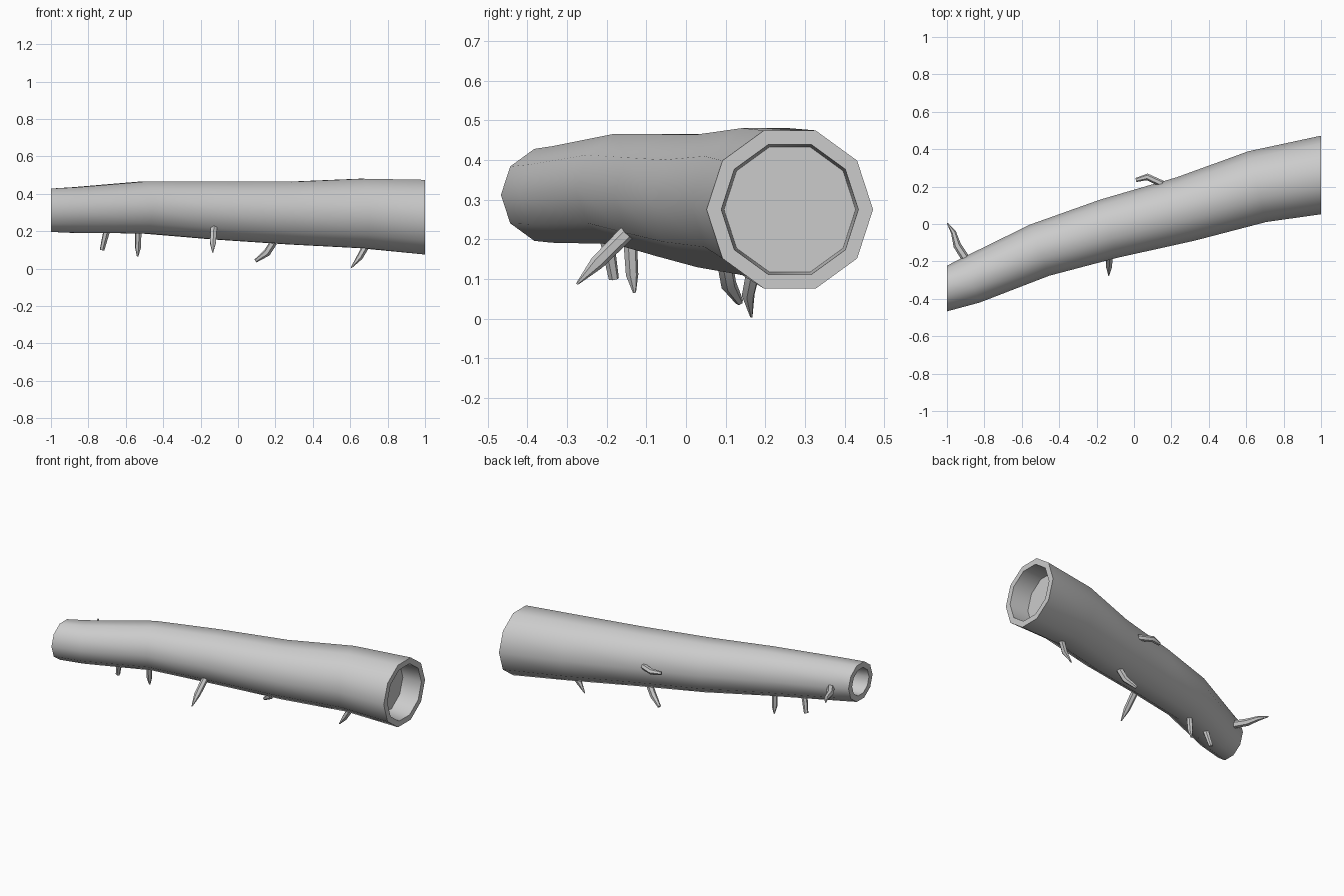
import bpy, bmesh, math
from mathutils import Vector

cube = bpy.data.objects.get("Cube")
if cube:
    bpy.data.objects.remove(cube)

bark = bpy.data.materials.new("pale_grey")
bark.use_nodes = True
bark.diffuse_color = (0.6, 0.6, 0.6, 1)
bsdf = next(n for n in bark.node_tree.nodes if n.type == "BSDF_PRINCIPLED")
bsdf.inputs["Base Color"].default_value = (0.6, 0.6, 0.6, 1)


def tube(name, rings, sides, reference):
    """Closed tube through (centre, radius, tangent) rings."""
    bm = bmesh.new()
    loops = []
    for centre, radius, tangent in rings:
        side = reference.cross(tangent).normalized()
        up = tangent.cross(side).normalized()
        loops.append([bm.verts.new(centre + radius * (
            side * math.cos(math.tau * i / sides) + up * math.sin(math.tau * i / sides)))
            for i in range(sides)])
    for a, b in zip(loops, loops[1:]):
        for i in range(sides):
            j = (i + 1) % sides
            bm.faces.new((a[i], a[j], b[j], b[i]))
    bm.faces.new(loops[0][::-1])
    bm.faces.new(loops[-1])
    bmesh.ops.recalc_face_normals(bm, faces=bm.faces)
    mesh = bpy.data.meshes.new(name)
    bm.to_mesh(mesh)
    bm.free()
    mesh.materials.append(bark)
    obj = bpy.data.objects.new(name, mesh)
    bpy.context.collection.objects.link(obj)
    bpy.ops.object.select_all(action="DESELECT")
    obj.select_set(True)
    bpy.context.view_layer.objects.active = obj
    bpy.ops.object.shade_smooth_by_angle(angle=math.radians(46))
    return obj


def tangents(points):
    last = len(points) - 1
    return [(points[min(i + 1, last)] - points[max(i - 1, 0)]).normalized()
            for i in range(last + 1)]


# Log: outer skin running from one recessed end to the other
x_axis, z_axis = Vector((1, 0, 0)), Vector((0, 0, 1))
spine = [(-1, -.345, .312, .122), (-.875, -.302, .313, .128), (-.505, -.14, .327, .146),
         (-.135, -.025, .311, .162), (.275, .08, .297, .176), (.66, .2, .295, .195),
         (1, .262, .275, .21)]
centres = [Vector(p[:3]) for p in spine]
directions = tangents(centres)
for d in directions:
    d.z = 0
directions[0] = directions[-1] = x_axis
skin = [(c, p[3], d) for c, p, d in zip(centres, spine, directions)]
small_end = [(Vector((-.87, -.315, .312)), .084, x_axis), (centres[0], .086, x_axis)]
large_end = [(centres[-1], .173, x_axis), (Vector((.873, .262, .275)), .166, x_axis)]
tube("hollow_log", small_end + skin + large_end, 10, z_axis)

# Twigs: tapering, slightly bent stubs (points, radii)
twigs = [
    ([(-.695, -.205, .23), (-.727, -.182, .1)], [.02, .013]),
    ([(-.532, -.142, .22), (-.535, -.136, .11), (-.537, -.13, .065)], [.018, .016, .004]),
    ([(-.13, -.15, .215), (-.134, -.225, .14), (-.135, -.275, .087)], [.02, .018, .003]),
    ([(.19, .098, .14), (.155, .108, .085), (.095, .135, .042)], [.02, .02, .01]),
    ([(.69, .172, .13), (.65, .157, .06), (.605, .165, .004)], [.019, .017, .003]),
    ([(.15, .215, .316), (.07, .252, .318), (.01, .235, .317)], [.018, .018, .011]),
    ([(-.89, -.2, .307), (-.945, -.115, .309), (-.965, -.045, .31), (-.998, .005, .312)],
     [.023, .021, .014, .003]),
]
for number, (points, radii) in enumerate(twigs, 1):
    path = [Vector(p) for p in points]
    reference = Vector((.3, .9, .1)) if number < 6 else z_axis
    tube(f"twig_{number}", list(zip(path, radii, tangents(path))), 6, reference)
